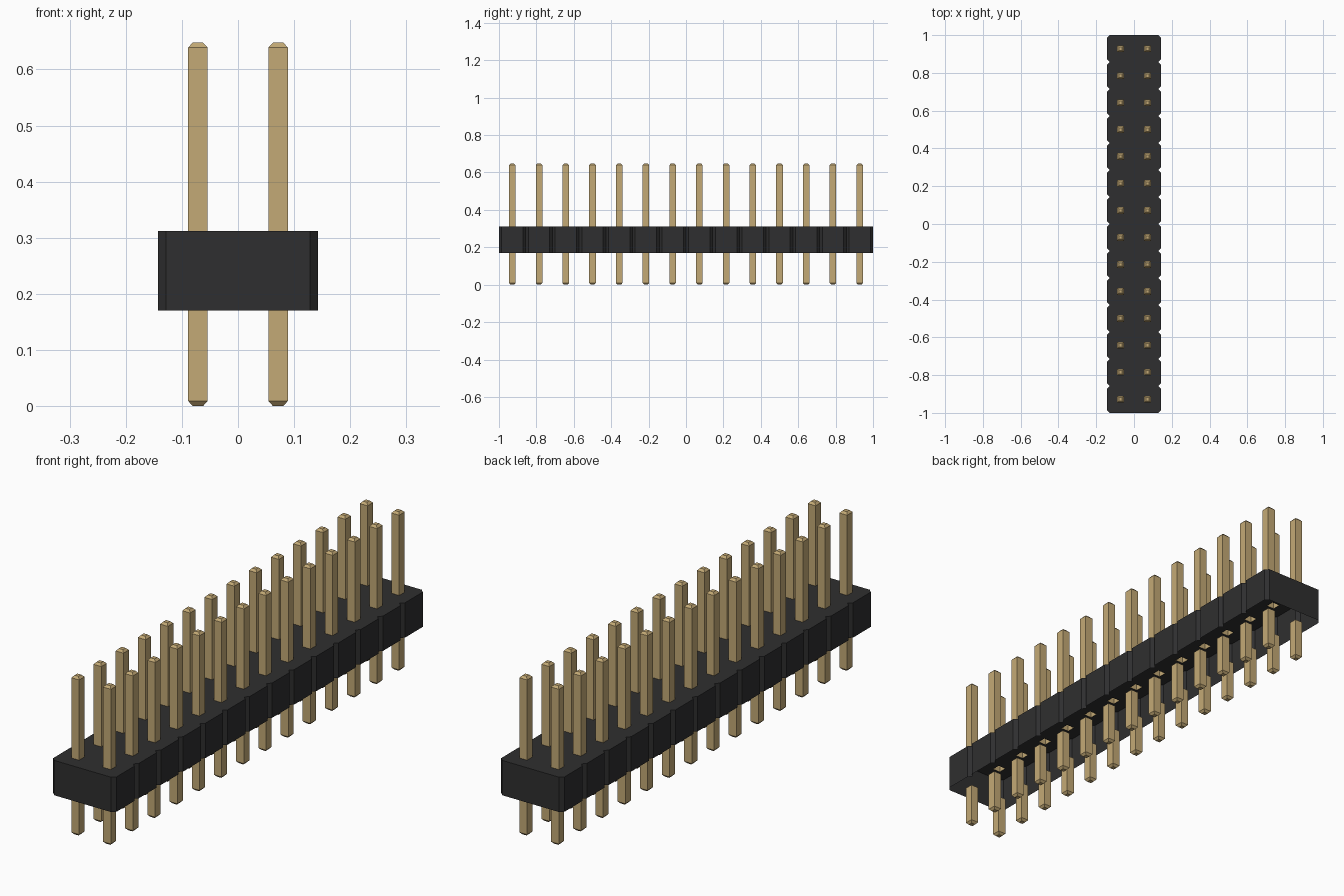
import bpy, bmesh

if "Cube" in bpy.data.objects:
    bpy.data.objects.remove(bpy.data.objects["Cube"], do_unlink=True)

COUNT = 14                 # pins per row
P = 2 / COUNT              # pin pitch
C = P / 10                 # chamfer of each housing cell
R = 0.0175                 # pin half width
TIP = 0.009                # half width and height of the pin tips
Z0, Z1, TOP = 0.17, 0.312, 0.648


def material(name, rgb):
    m = bpy.data.materials.new(name)
    m.use_nodes = True
    m.diffuse_color = (*rgb, 1)
    m.node_tree.nodes["Principled BSDF"].inputs["Base Color"].default_value = (*rgb, 1)
    return m


black = material("black plastic", (0.028, 0.028, 0.029))
gold = material("gold metal", (0.55, 0.40, 0.18))


def finish(bm, name, mat):
    mesh = bpy.data.meshes.new(name)
    bm.to_mesh(mesh)
    bm.free()
    mesh.materials.append(mat)
    ob = bpy.data.objects.new(name, mesh)
    bpy.context.collection.objects.link(ob)
    return ob


def loop_edges(bm, points, z):
    verts = [bm.verts.new((x, y, z)) for x, y in points]
    return [bm.edges.new((a, b)) for a, b in zip(verts, verts[1:] + verts[:1])]


def square(r, cx=0, cy=0):
    return [(cx - r, cy - r), (cx + r, cy - r), (cx + r, cy + r), (cx - r, cy + r)]


# Housing: notched outline, open underneath, with a pin hole pattern in the top
side = []
for i in range(COUNT):
    y = -1 + i * P
    side += [(P - C, y), (P, y + C), (P, y + P - C)]
side.append((P - C, 1))
outline = side + [(-x, y) for x, y in reversed(side)]

bm = bmesh.new()
rim = loop_edges(bm, outline, Z1)
holes = []
for i in range(COUNT):
    for x in (-P / 2, P / 2):
        holes += loop_edges(bm, square(R, x, -1 + (i + 0.5) * P), Z1)
bmesh.ops.triangle_fill(bm, use_beauty=True, edges=rim + holes, normal=(0, 0, 1))
walls = bmesh.ops.extrude_edge_only(bm, edges=rim)["geom"]
for v in walls:
    if isinstance(v, bmesh.types.BMVert):
        v.co.z = Z0
bmesh.ops.recalc_face_normals(bm, faces=bm.faces)
top = max(bm.faces, key=lambda f: f.calc_center_median().z)
if top.normal.z < 0:
    bmesh.ops.reverse_faces(bm, faces=bm.faces)
finish(bm, "housing", black)


# Pins: square tubes with a tapered closed tip, repeated in two rows
def pins(name, rings, cap):
    bm = bmesh.new()
    loops = [[bm.verts.new((x, y, z)) for x, y in square(r)] for r, z in rings]
    for lo, hi in zip(loops, loops[1:]):
        for k in range(4):
            n = (k + 1) % 4
            bm.faces.new((lo[k], lo[n], hi[n], hi[k]))
    bm.faces.new(loops[-1] if cap == "top" else loops[0][::-1])
    ob = finish(bm, name, gold)
    ob.location = (-P / 2, -1 + P / 2, 0)
    for label, count, step in (("along", COUNT, (0, P, 0)), ("across", 2, (P, 0, 0))):
        mod = ob.modifiers.new(label, "ARRAY")
        mod.count = count
        mod.use_relative_offset = False
        mod.use_constant_offset = True
        mod.constant_offset_displace = step


pins("upper_pins", [(R, Z1), (R, TOP - TIP), (TIP, TOP)], "top")
pins("lower_pins", [(TIP, 0), (R, TIP), (R, Z0)], "bottom")
